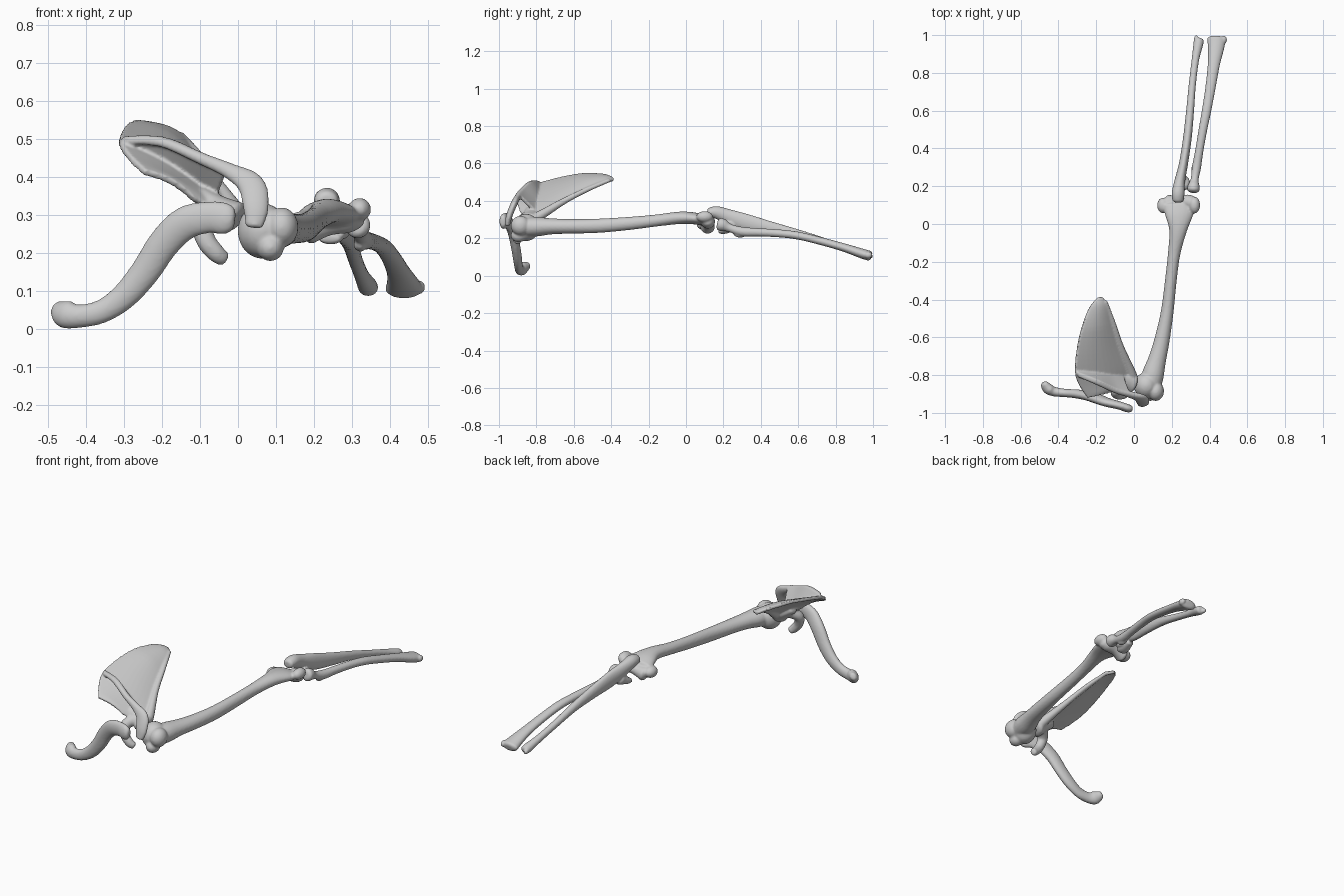
import bpy, bmesh, math
from mathutils import Vector, Matrix


def spline(pts, n=6):
    # Smooth curve through points of any dimension
    P = [pts[0]] + list(pts) + [pts[-1]]
    out = []
    for i in range(1, len(P) - 2):
        for k in range(n):
            t = k / n
            out.append([0.5 * (2 * b + (c - a) * t + (2 * a - 5 * b + 4 * c - d) * t * t
                        + (3 * b - a - 3 * c + d) * t ** 3)
                        for a, b, c, d in zip(P[i - 1], P[i], P[i + 1], P[i + 2])])
    out.append(list(pts[-1]))
    return out


def tube(bm, pts, up=(0, 0, 1), seg=20, n=6):
    # Points are x, y, z, half width, half height
    s = spline(pts, n)
    c = [Vector(p[:3]) for p in s]
    rings = []
    last = len(s) - 1
    for i, p in enumerate(s):
        t = (c[min(i + 1, last)] - c[max(i - 1, 0)]).normalized()
        side = t.cross(Vector(up)).normalized()
        top = side.cross(t)
        steps = [(0, 1)]
        m = min(p[3], p[4])
        if i == 0:
            steps = [(-.4 * m, .5), (-.28 * m, .8), (0, 1)]
        if i == last:
            steps = [(0, 1), (.28 * m, .8), (.4 * m, .5)]
        for off, k in steps:
            rings.append([bm.verts.new(c[i] + t * off + k * (
                side * p[3] * math.cos(a) + top * p[4] * math.sin(a)))
                for a in (2 * math.pi * j / seg for j in range(seg))])
    for r, q in zip(rings, rings[1:]):
        for j in range(seg):
            bm.faces.new((r[j], r[(j + 1) % seg], q[(j + 1) % seg], q[j]))
    bm.faces.new(rings[0][::-1])
    bm.faces.new(rings[-1])


def ball(bm, loc, rad):
    bmesh.ops.create_uvsphere(bm, u_segments=24, v_segments=14, radius=1,
                              matrix=Matrix.Translation(loc) @ Matrix.Diagonal((*rad, 1)))


def sheet(bm, rows, thick, bow=0.0, n=5, across=10):
    # Bowed plate lofted between two border curves
    grid = []
    for p in spline(rows, n):
        a, b = Vector(p[:3]), Vector(p[3:])
        w = Vector((.5, 0, .85)) * bow * min(1, (b - a).length / .2)
        grid.append([bm.verts.new(a.lerp(b, k / across) + w * math.sin(math.pi * k / across))
                     for k in range(across + 1)])
    faces = [bm.faces.new((r[k], r[k + 1], q[k + 1], q[k]))
             for r, q in zip(grid, grid[1:]) for k in range(across)]
    bmesh.ops.recalc_face_normals(bm, faces=faces)
    bmesh.ops.solidify(bm, geom=faces, thickness=thick)


def bone(name, bm, voxel=.006, smooth=4):
    # Fuse the overlapping lumps into one smooth surface
    bmesh.ops.recalc_face_normals(bm, faces=bm.faces[:])
    me = bpy.data.meshes.new(name)
    bm.to_mesh(me)
    bm.free()
    ob = bpy.data.objects.new(name, me)
    bpy.context.collection.objects.link(ob)
    for f in me.polygons:
        f.use_smooth = True
    r = ob.modifiers.new("fuse", 'REMESH')
    r.mode = 'VOXEL'
    r.voxel_size = voxel
    r.use_smooth_shade = True
    s = ob.modifiers.new("soften", 'SMOOTH')
    s.factor = .5
    s.iterations = smooth


# Collar bone: S-shaped, flared at both ends
bm = bmesh.new()
tube(bm, [(-.475, -.845, .055, .022, .018), (-.455, -.872, .04, .037, .028),
          (-.42, -.888, .034, .031, .025), (-.36, -.895, .046, .031, .022),
          (-.30, -.90, .086, .035, .024), (-.245, -.91, .15, .039, .025),
          (-.195, -.925, .225, .042, .026), (-.14, -.945, .278, .044, .024),
          (-.08, -.96, .294, .042, .022), (-.035, -.975, .291, .042, .022),
          (-.015, -.978, .289, .032, .018)], up=(0, 1, 0))
bone("collar_bone", bm)

# Shoulder blade: plate, thick outer border, ridge, hooked tip, beak and socket
bm = bmesh.new()
sheet(bm, [(-.19, -.385, .525, -.165, -.385, .515), (-.235, -.44, .546, -.135, -.43, .505),
           (-.275, -.55, .55, -.105, -.53, .46), (-.30, -.67, .53, -.065, -.65, .40),
           (-.308, -.79, .497, -.015, -.77, .33), (-.285, -.86, .46, -.035, -.84, .315),
           (-.245, -.922, .42, -.11, -.89, .34)], .018, bow=.018)
tube(bm, [(-.15, -.41, .51, .01, .01), (-.108, -.53, .46, .013, .013),
          (-.07, -.65, .40, .017, .017), (-.022, -.77, .328, .025, .025),
          (-.01, -.81, .305, .03, .03)])
tube(bm, [(-.10, -.83, .35, .03, .025), (-.05, -.83, .32, .045, .032),
          (-.012, -.84, .295, .058, .045)])
sheet(bm, [(-.305, -.79, .487, -.305, -.80, .50), (-.20, -.80, .44, -.20, -.84, .498),
           (-.12, -.81, .385, -.10, -.885, .455), (-.06, -.82, .345, -.03, -.90, .422)], .018)
tube(bm, [(-.29, -.802, .497, .012, .010), (-.20, -.838, .492, .014, .012),
          (-.10, -.88, .45, .016, .015), (-.02, -.903, .415, .022, .017),
          (.035, -.922, .378, .036, .018), (.047, -.945, .32, .034, .017),
          (.042, -.955, .272, .024, .014)], up=(0, -1, .4))
tube(bm, [(-.06, -.85, .315, .03, .03), (-.095, -.888, .285, .028, .028),
          (-.085, -.905, .235, .026, .024), (-.058, -.905, .20, .024, .022),
          (-.038, -.897, .185, .02, .018)], up=(0, 1, 0))
bone("shoulder_blade", bm, .0055, 4)

# Upper arm bone: round head with knobs, slim shaft, wide elbow end
bm = bmesh.new()
tube(bm, [(.09, -.87, .26, .05, .05), (.10, -.80, .262, .058, .052),
          (.122, -.72, .264, .048, .043), (.147, -.62, .264, .041, .039),
          (.175, -.47, .267, .034, .038), (.195, -.30, .28, .031, .035),
          (.212, -.16, .295, .033, .032), (.232, -.04, .309, .046, .033),
          (.238, .04, .307, .072, .032), (.238, .10, .295, .088, .028)])
ball(bm, (.065, -.855, .258), (.066, .07, .073))
ball(bm, (.115, -.885, .268), (.044, .052, .052))
ball(bm, (.085, -.895, .215), (.036, .042, .036))
ball(bm, (.155, .098, .275), (.033, .042, .032))
ball(bm, (.32, .10, .315), (.03, .045, .03))
tube(bm, [(.185, .115, .262, .04, .04), (.235, .12, .275, .03, .03),
          (.285, .118, .29, .038, .038), (.315, .115, .298, .032, .032)])
bone("upper_arm_bone", bm)

# Inner forearm bone: elbow hook tapering to a thin wrist end
bm = bmesh.new()
tube(bm, [(.233, .125, .338, .03, .026), (.234, .165, .338, .034, .034),
          (.243, .23, .315, .028, .04), (.262, .32, .285, .024, .046),
          (.282, .45, .255, .023, .036), (.297, .60, .222, .021, .025),
          (.309, .74, .182, .019, .02), (.325, .87, .142, .02, .02),
          (.34, .95, .115, .026, .024), (.343, .975, .108, .026, .022)])
tube(bm, [(.25, .25, .27, .03, .035), (.245, .205, .245, .034, .022),
          (.242, .18, .238, .03, .014)])
ball(bm, (.275, .215, .262), (.022, .035, .025))
ball(bm, (.33, .985, .105), (.012, .014, .014))
bone("inner_forearm_bone", bm, .005, 3)

# Outer forearm bone: disc head, narrow neck, knob and broad wrist end
bm = bmesh.new()
tube(bm, [(.314, .18, .275, .033, .035), (.316, .20, .27, .032, .033),
          (.321, .235, .255, .021, .022), (.331, .30, .236, .024, .025),
          (.346, .39, .232, .022, .022), (.365, .50, .226, .023, .021),
          (.384, .60, .214, .025, .021), (.403, .71, .188, .027, .021),
          (.422, .84, .152, .032, .022), (.434, .93, .122, .043, .026),
          (.437, .982, .106, .05, .027)])
ball(bm, (.322, .29, .222), (.018, .035, .018))
ball(bm, (.476, .975, .11), (.016, .022, .018))
bone("outer_forearm_bone", bm, .005, 3)
